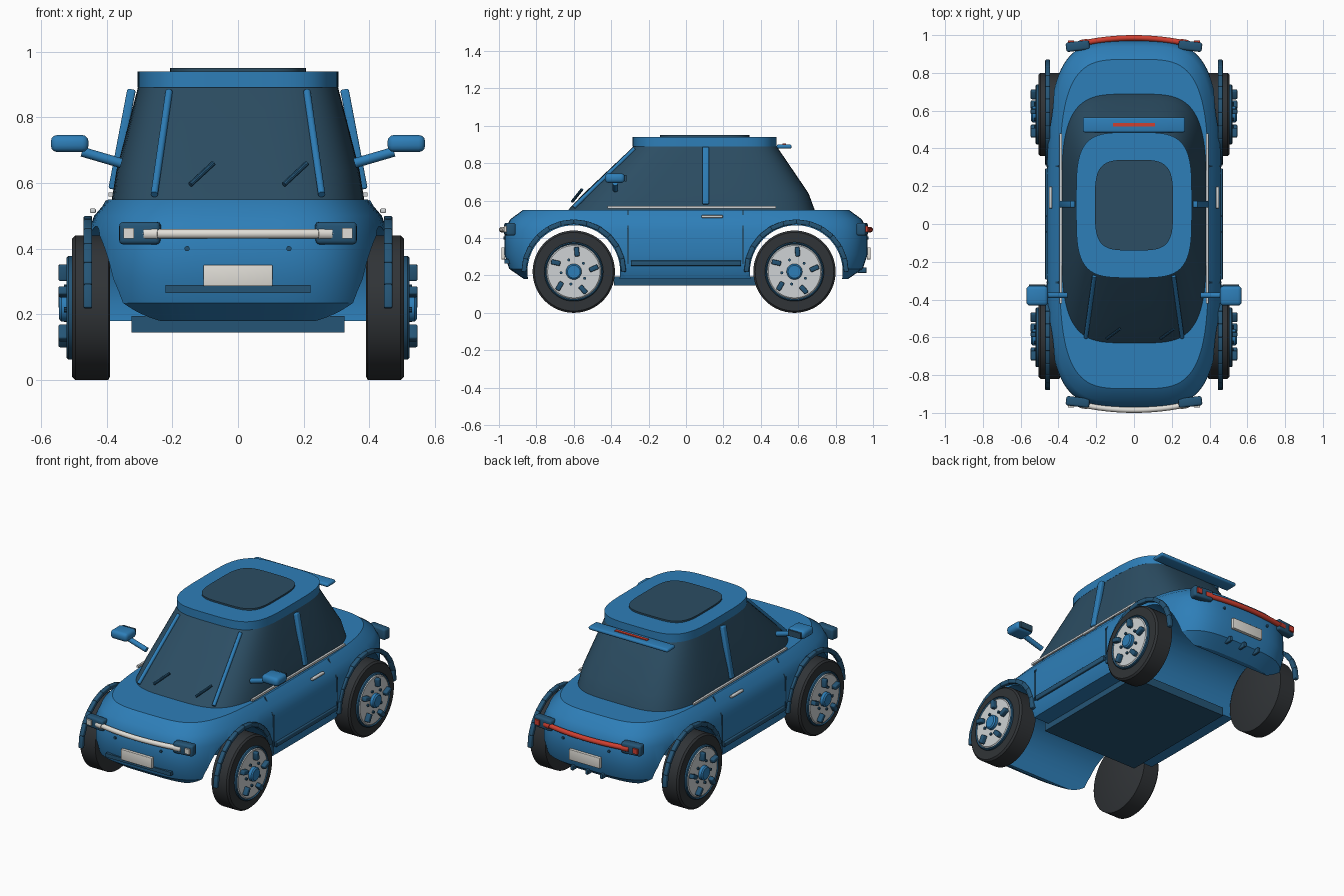
import bpy, bmesh, math
from mathutils import Vector, Matrix

if "Cube" in bpy.data.objects:
    bpy.data.objects.remove(bpy.data.objects["Cube"])

def mat(name, r, g, b):
    m = bpy.data.materials.new(name)
    m.diffuse_color = (r, g, b, 1)
    m.use_nodes = True
    m.node_tree.nodes["Principled BSDF"].inputs["Base Color"].default_value = m.diffuse_color
    return m

BLUE = mat("blue_paint", .027, .21, .48)
TRIM = mat("dark_blue_trim", .018, .09, .18)
GLASS = mat("tinted_glass", .025, .075, .125)
RUBBER = mat("rubber", .03, .034, .038)
SILVER = mat("silver", .62, .65, .66)
WHITE = mat("white_lamp", .75, .73, .68)
RED = mat("red_lamp", .62, .05, .03)

def finish(name, bm, material, angle=30):
    bmesh.ops.recalc_face_normals(bm, faces=bm.faces)
    me = bpy.data.meshes.new(name)
    bm.to_mesh(me)
    bm.free()
    ob = bpy.data.objects.new(name, me)
    bpy.context.collection.objects.link(ob)
    if material:
        me.materials.append(material)
    smooth(ob, angle)
    return ob

def smooth(ob, angle=30):
    bpy.ops.object.select_all(action='DESELECT')
    ob.select_set(True)
    bpy.context.view_layer.objects.active = ob
    bpy.ops.object.shade_smooth_by_angle(angle=math.radians(angle))

def loft(name, rings, material, n=4, count=96, angle=30):
    """Stack of superellipse rings: (z, half width, front y, back y)."""
    bm = bmesh.new()
    loops = []
    for z, hw, y0, y1 in rings:
        loop = []
        for i in range(count):
            a = 2 * math.pi * i / count
            c, s = math.cos(a), math.sin(a)
            x = hw * math.copysign(abs(c) ** (2 / n), c)
            y = (y0 + y1) / 2 + (y1 - y0) / 2 * math.copysign(abs(s) ** (2 / n), s)
            loop.append(bm.verts.new((x, y, z)))
        loops.append(loop)
    for a, b in zip(loops, loops[1:]):
        for i in range(count):
            j = (i + 1) % count
            bm.faces.new((a[i], a[j], b[j], b[i]))
    bm.faces.new(loops[0][::-1])
    bm.faces.new(loops[-1])
    return finish(name, bm, material, angle)

def box(name, center, size, material, bevel=0, rot=None):
    bm = bmesh.new()
    bmesh.ops.create_cube(bm, size=1, matrix=Matrix.Diagonal((*size, 1)))
    if bevel:
        bmesh.ops.bevel(bm, geom=bm.edges[:], offset=bevel, segments=3, profile=.5, affect='EDGES')
    bm.transform(Matrix.Translation(center) @ (rot or Matrix()))
    return finish(name, bm, material)

def rod(name, p, q, r, material, sides=16):
    p, q = Vector(p), Vector(q)
    d = q - p
    bm = bmesh.new()
    bmesh.ops.create_cone(bm, cap_ends=True, segments=sides, radius1=r, radius2=r, depth=d.length,
                          matrix=Matrix.Translation((p + q) / 2) @ d.to_track_quat('Z', 'Y').to_matrix().to_4x4())
    return finish(name, bm, material)

def lathe_x(name, profile, center, side, material, seg=48):
    """Closed profile of (x, radius) spun around the x axis."""
    bm = bmesh.new()
    loops = [[bm.verts.new((side * x, center[0] + r * math.cos(2 * math.pi * i / seg),
                            center[1] + r * math.sin(2 * math.pi * i / seg))) for i in range(seg)]
             for x, r in profile]
    for a, b in zip(loops, loops[1:]):
        for i in range(seg):
            j = (i + 1) % seg
            bm.faces.new((a[i], a[j], b[j], b[i]))
    bm.faces.new(loops[0])
    bm.faces.new(loops[-1])
    return finish(name, bm, material)

WHEELS = {"front": (-.6, -.6), "rear": (.58, .59)}  # wheel y, arch y

# body shell with wheel arches cut through
body = loft("body", [(.18, .43, -.865, .865), (.235, .455, -.945, .945), (.31, .462, -.97, .97),
                     (.44, .46, -.97, .97), (.5, .438, -.94, .94), (.55, .395, -.872, .872)], BLUE)
for end, (wy, ay) in WHEELS.items():
    cutter = rod(end + "_arch_cutter", (-.7, ay, .22), (.7, ay, .22), .248, None, 64)
    cutter.hide_render = True
    mod = body.modifiers.new("arch", 'BOOLEAN')
    mod.operation, mod.solver, mod.object = 'DIFFERENCE', 'EXACT', cutter
    bpy.context.view_layer.objects.active = body
    bpy.ops.object.modifier_apply(modifier=mod.name)
    bpy.data.objects.remove(cutter)
smooth(body)

# cabin, roof, sunroof, floor
loft("cabin_glass", [(.545, .385, -.635, .69), (.64, .37, -.545, .655), (.89, .305, -.28, .485)], GLASS)
loft("roof", [(.89, .306, -.285, .485), (.94, .306, -.285, .485)], BLUE)
loft("sunroof", [(.935, .207, -.14, .34), (.95, .207, -.14, .34)], GLASS)
box("floor_panel", (0, 0, .17), (.65, .77, .05), TRIM)

# rear spoiler and brake light
box("spoiler", (0, .525, .889), (.54, .08, .022), BLUE, .01)
box("high_brake_light", (0, .525, .901), (.22, .02, .008), RED)

for s, side in ((-1, "left"), (1, "right")):
    # pillars
    rod(side + "_front_pillar", (s * .255, -.6, .565), (s * .21, -.275, .878), .011, BLUE)
    tilt = Matrix.Rotation(-s * math.atan2(.058, .305), 4, 'Y')
    box(side + "_door_pillar", (s * .353, .105, .733), (.026, .036, .31), BLUE, .006, tilt)
    # mirrors
    rod(side + "_mirror_arm", (s * .355, -.378, .66), (s * .475, -.378, .695), .015, BLUE)
    box(side + "_mirror_housing", (s * .5125, -.38, .72), (.115, .105, .052), BLUE, .02)
    box(side + "_mirror_glass", (s * .5125, -.324, .72), (.085, .01, .036), GLASS)
    # door details
    box(side + "_belt_strip", (s * .387, .03, .565), (.014, .9, .012), SILVER)
    box(side + "_door_handle", (s * .442, .14, .515), (.018, .115, .014), SILVER, .004)
    box(side + "_sill_moulding", (s * .462, 0, .265), (.016, .59, .028), TRIM, .004)
    for y, end in ((-.31, "front"), (.305, "rear")):
        box(f"{side}_{end}_door_seam", (s * .458, y, .355), (.01, .009, .19), TRIM)
        box(f"{side}_{end}_upper_door_seam", (s * .428, y, .495), (.008, .009, .118), TRIM, 0,
            Matrix.Rotation(-s * .52, 4, 'Y'))
    # wiper blades, both leaning the same way
    x = .14 if s > 0 else -.145
    rod(side + "_wiper", (x, -.608, .595), (x + .07, -.556, .66), .008, TRIM, 10)

    for end, (wy, ay) in WHEELS.items():
        tag = f"{side}_{end}"
        # segmented arch trim
        for i in range(12):
            a = math.pi * (i + .5) / 12
            box(f"{tag}_arch_trim_{i + 1}", (s * .457, ay + .265 * math.cos(a), .22 + .265 * math.sin(a)),
                (.026, .026, .073), TRIM, .005, Matrix.Rotation(a, 4, 'X'))
        # wheel: tyre, rim, ring, hub, spokes and nuts
        c = (wy, .22)
        lathe_x(tag + "_tyre", [(.39, .21), (.395, .22), (.495, .22), (.505, .21), (.505, .155)], c, s, RUBBER, 64)
        lathe_x(tag + "_rim", [(.48, .148), (.514, .148), (.52, .14)], c, s, SILVER)
        lathe_x(tag + "_rim_ring", [(.49, .158), (.516, .158), (.522, .152), (.516, .146), (.49, .146)], c, s, TRIM)
        lathe_x(tag + "_hub", [(.5, .042), (.538, .042), (.545, .034)], c, s, BLUE, 32)
        for i in range(5):
            a = math.pi / 2 + i * 2 * math.pi / 5 - .15
            dy, dz = math.cos(a), math.sin(a)
            box(f"{tag}_spoke_{i + 1}", (s * .53, wy + .108 * dy, .22 + .108 * dz), (.034, .05, .026), TRIM, .006,
                Matrix.Rotation(a + .25, 4, 'X'))
            b = a + .55
            y, z = wy + .068 * math.cos(b), .22 + .068 * math.sin(b)
            rod(f"{tag}_wheel_nut_{i + 1}", (s * .51, y, z), (s * .53, y, z), .008, TRIM, 8)

# front and rear lamps, plates and bumper details
for f, end, lamp in ((-1, "front", WHITE), (1, "rear", RED)):
    cu = bpy.data.curves.new(end + "_light_bar", 'CURVE')
    cu.dimensions, cu.bevel_depth, cu.bevel_resolution, cu.use_fill_caps = '3D', .015, 3, True
    sp = cu.splines.new('POLY')
    sp.points.add(16)
    for i, pt in enumerate(sp.points):
        x = -.29 + .58 * i / 16
        pt.co = (x, f * (.985 - .032 * (x / .29) ** 2), .445, 1)
    tmp = bpy.data.objects.new("tmp", cu)
    bpy.context.collection.objects.link(tmp)
    me = bpy.data.meshes.new_from_object(tmp.evaluated_get(bpy.context.evaluated_depsgraph_get()))
    bpy.data.objects.remove(tmp)
    bar = bpy.data.objects.new(end + "_light_bar", me)
    bpy.context.collection.objects.link(bar)
    me.materials.clear()
    me.materials.append(lamp)
    smooth(bar, 40)
    for s, side in ((-1, "left"), (1, "right")):
        box(f"{side}_{end}_lamp_housing", (s * .298, f * .942, .447), (.125, .05, .068), TRIM, .012,
            Matrix.Rotation(f * -s * .12, 4, 'Z'))
        box(f"{side}_{end}_lamp", (s * .333, f * .963, .447), (.032, .018, .032), lamp)
        rod(f"{side}_{end}_bar_end", (s * .243, f * .962, .445), (s * .285, f * .955, .445), .019, lamp)
        rod(f"{side}_{end}_sensor", (s * .155, f * .95, .4), (s * .155, f * .975, .4), .008, TRIM, 10)
    box(end + "_plate", (0, f * .977, .318), (.21, .02, .065), WHITE, .003)

box("front_lower_grille", (0, -.955, .277), (.44, .03, .024), TRIM)
for i in (-1, 0, 1):
    box(f"diffuser_fin_{i + 2}", (i * .1, .94, .228), (.018, .05, .03), TRIM, .004)
